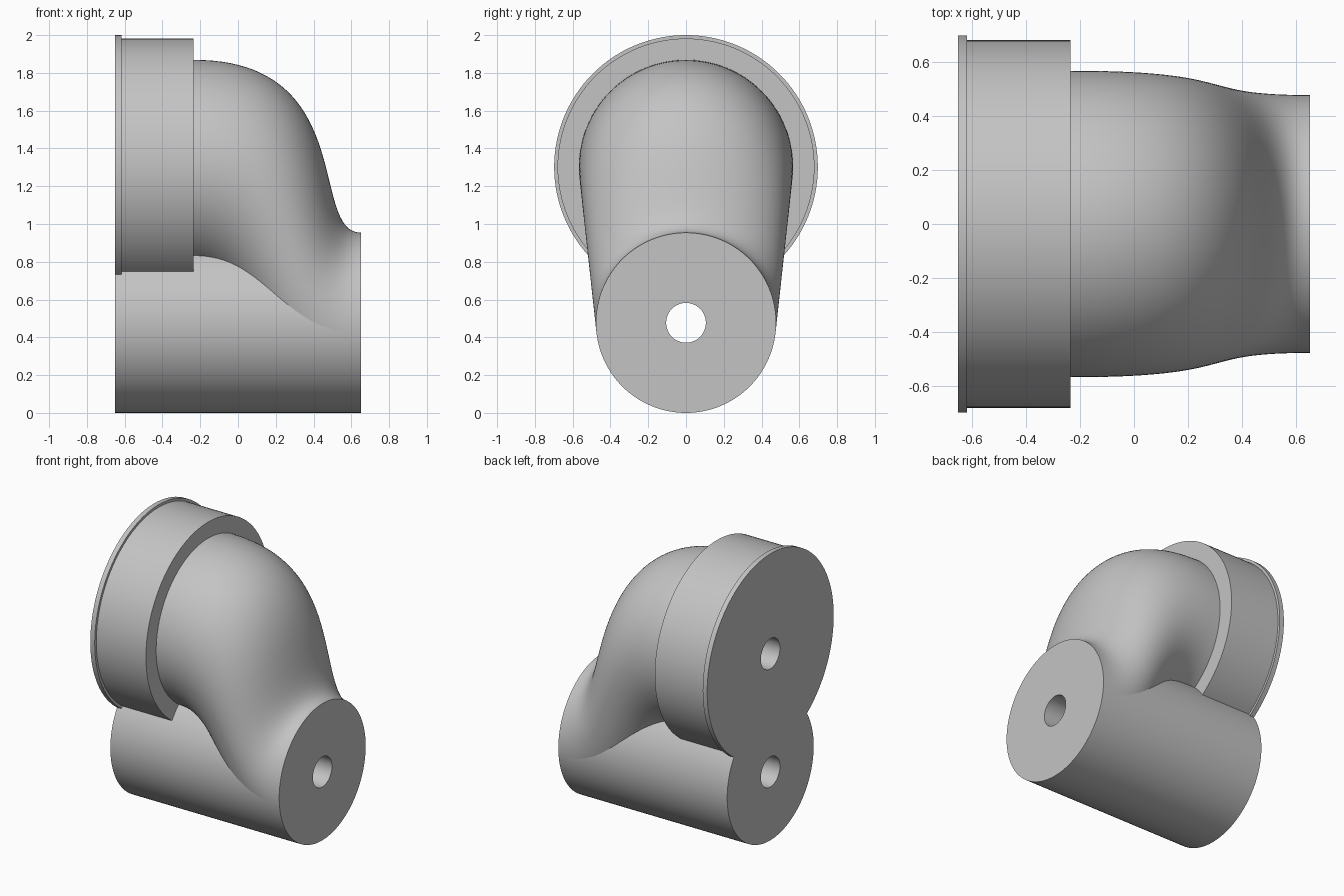
import bpy, bmesh
from math import sin, cos, pi

if "Cube" in bpy.data.objects:
    bpy.data.objects.remove(bpy.data.objects["Cube"], do_unlink=True)

grey = bpy.data.materials.new("plain grey")
grey.use_nodes = True
colour = (0.55, 0.55, 0.55, 1)
grey.diffuse_color = colour
grey.node_tree.nodes["Principled BSDF"].inputs["Base Color"].default_value = colour

BACK, FRONT, STEP = -0.652, 0.652, -0.235
LOW_Z, LOW_R = 0.477, 0.477
TOP_Z, TOP_R = 1.302, 0.567
BORE = 0.105
SIDES = 128


def skin(name, rings, loop=False):
    """Bridge equal rings of points; close as a loop or with end caps."""
    bm = bmesh.new()
    rows = [[bm.verts.new(p) for p in ring] for ring in rings]
    pairs = list(zip(rows, rows[1:]))
    if loop:
        pairs.append((rows[-1], rows[0]))
    else:
        bm.faces.new(rows[0])
        bm.faces.new(rows[-1])
    for a, b in pairs:
        for i in range(SIDES):
            j = (i + 1) % SIDES
            bm.faces.new((a[i], a[j], b[j], b[i]))
    bmesh.ops.recalc_face_normals(bm, faces=bm.faces)
    mesh = bpy.data.meshes.new(name)
    bm.to_mesh(mesh)
    bm.free()
    mesh.materials.append(grey)
    obj = bpy.data.objects.new(name, mesh)
    bpy.context.collection.objects.link(obj)
    return obj


def angles():
    return [2 * pi * i / SIDES for i in range(SIDES)]


def circle(x, r, z):
    return [(x, r * cos(a), z + r * sin(a)) for a in angles()]


def smooth(obj):
    bpy.ops.object.select_all(action="DESELECT")
    obj.select_set(True)
    bpy.context.view_layer.objects.active = obj
    bpy.ops.object.shade_smooth_by_angle(angle=pi / 6)


# Lower cylinder with a bore right through
lower = [(BACK, BORE), (BACK, LOW_R), (FRONT, LOW_R), (FRONT, BORE)]
lower_cylinder = skin("lower_cylinder", [circle(x, r, LOW_Z) for x, r in lower], True)

# Upper collar with a thin rim flange and bore
upper = [(BACK, BORE), (BACK, 0.698), (-0.618, 0.698), (-0.618, 0.68),
         (STEP, 0.68), (STEP, BORE)]
collar = skin("flanged_collar", [circle(x, r, TOP_Z) for x, r in upper], True)


# Offset elbow: cubic blend between the circles, longer sweep on the outer side
def elbow_ring(t):
    s = t * t * (3 - 2 * t)
    r = TOP_R + (LOW_R - TOP_R) * s
    z = TOP_Z + (LOW_Z - TOP_Z) * s
    end = FRONT - 0.0005
    ring = []
    for a in angles():
        lead = 0.63 + 0.25 * sin(a)
        trail = 0.45 - 0.17 * sin(a)
        x = (STEP * (1 - s) + end * s
             + 3 * t * (1 - t) ** 2 * lead - 3 * t * t * (1 - t) * trail)
        ring.append((x, r * cos(a), z + r * sin(a)))
    return ring


STEPS = 48
elbow = skin("offset_elbow", [elbow_ring(i / STEPS) for i in range(STEPS + 1)])

# Clear the elbow out of the lower cylinder so its bore stays open
cutter = skin("elbow_cutter", [circle(x, LOW_R - 0.012, LOW_Z) for x in (-0.8, 0.8)])
cutter.hide_render = True
cut = elbow.modifiers.new("clearance", "BOOLEAN")
cut.operation = "DIFFERENCE"
cut.solver = "EXACT"
cut.object = cutter
bpy.context.view_layer.objects.active = elbow
bpy.ops.object.modifier_apply(modifier=cut.name)
bpy.data.objects.remove(cutter, do_unlink=True)

for part in (lower_cylinder, collar, elbow):
    smooth(part)
